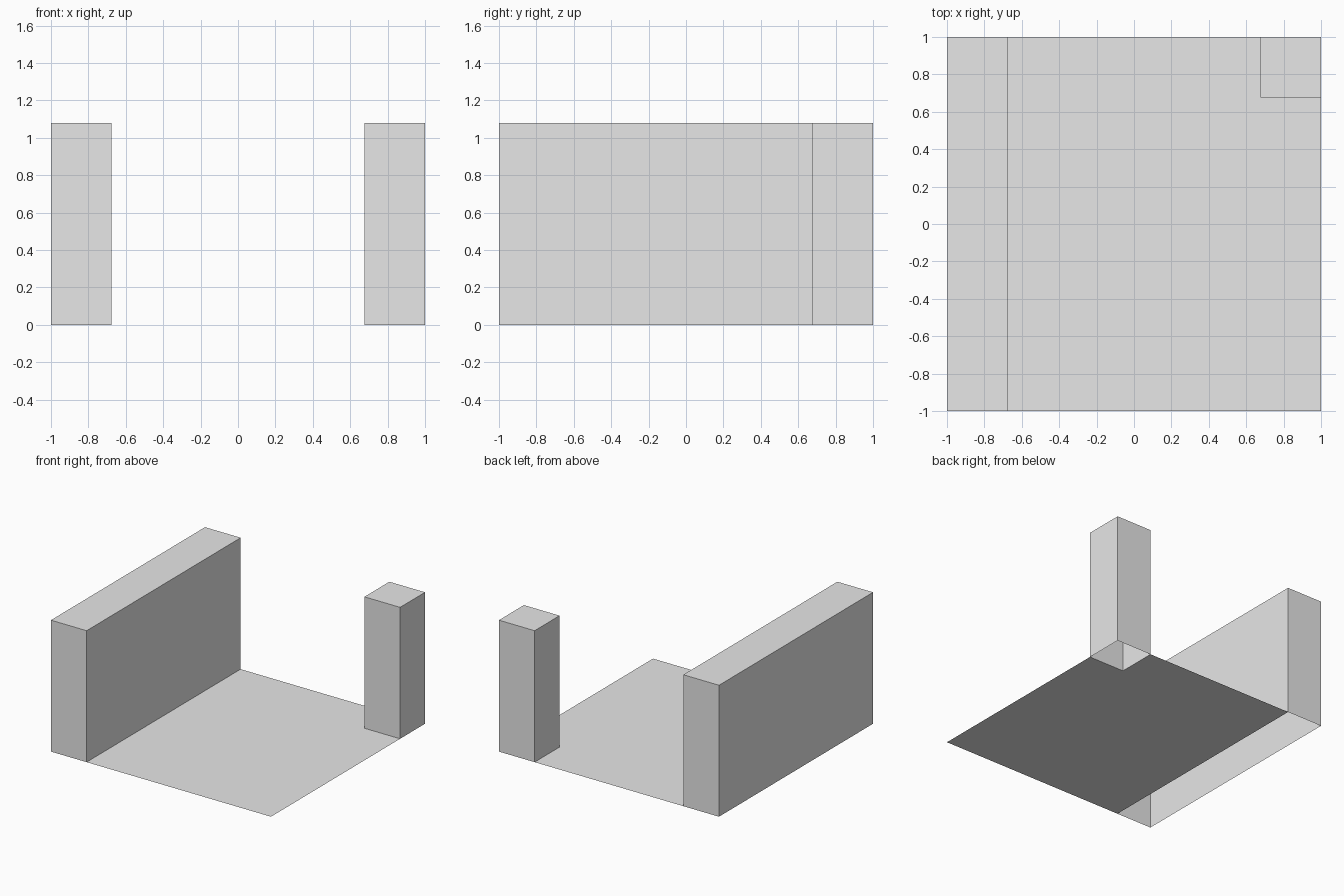
import bpy
import bmesh

cube = bpy.data.objects.get("Cube")
if cube:
    bpy.data.objects.remove(cube, do_unlink=True)

HALF = 1.0       # half the footprint
INNER = 0.676    # inner edge of the wall and post
HEIGHT = 1.08

grey = bpy.data.materials.new("plain grey")
grey.use_nodes = True
grey.diffuse_color = (0.8, 0.8, 0.8, 1)
grey.node_tree.nodes["Principled BSDF"].inputs["Base Color"].default_value = grey.diffuse_color


def add_sheet(name, outline, height=0):
    """Flat sheet from an outline; with a height, an open-bottomed block."""
    bm = bmesh.new()
    face = bm.faces.new([bm.verts.new((x, y, 0)) for x, y in outline])
    if height:
        top = bmesh.ops.extrude_face_region(bm, geom=[face])["geom"]
        for v in top:
            if isinstance(v, bmesh.types.BMVert):
                v.co.z = height
        # leave the underside open
        low = [f for f in bm.faces if all(v.co.z < height / 2 for v in f.verts)]
        bmesh.ops.delete(bm, geom=low, context='FACES_ONLY')
    mesh = bpy.data.meshes.new(name)
    bm.normal_update()
    bm.to_mesh(mesh)
    bm.free()
    mesh.materials.append(grey)
    obj = bpy.data.objects.new(name, mesh)
    bpy.context.collection.objects.link(obj)
    return obj


def rect(x0, y0, x1, y1):
    return [(x0, y0), (x1, y0), (x1, y1), (x0, y1)]


# Long side wall and corner post
add_sheet("side_wall", rect(-HALF, -HALF, -INNER, HALF), HEIGHT)
add_sheet("corner_post", rect(INNER, INNER, HALF, HALF), HEIGHT)

# Floor, notched around the post
add_sheet("floor", [(-INNER, -HALF), (HALF, -HALF), (HALF, INNER),
                    (INNER, INNER), (INNER, HALF), (-INNER, HALF)])
